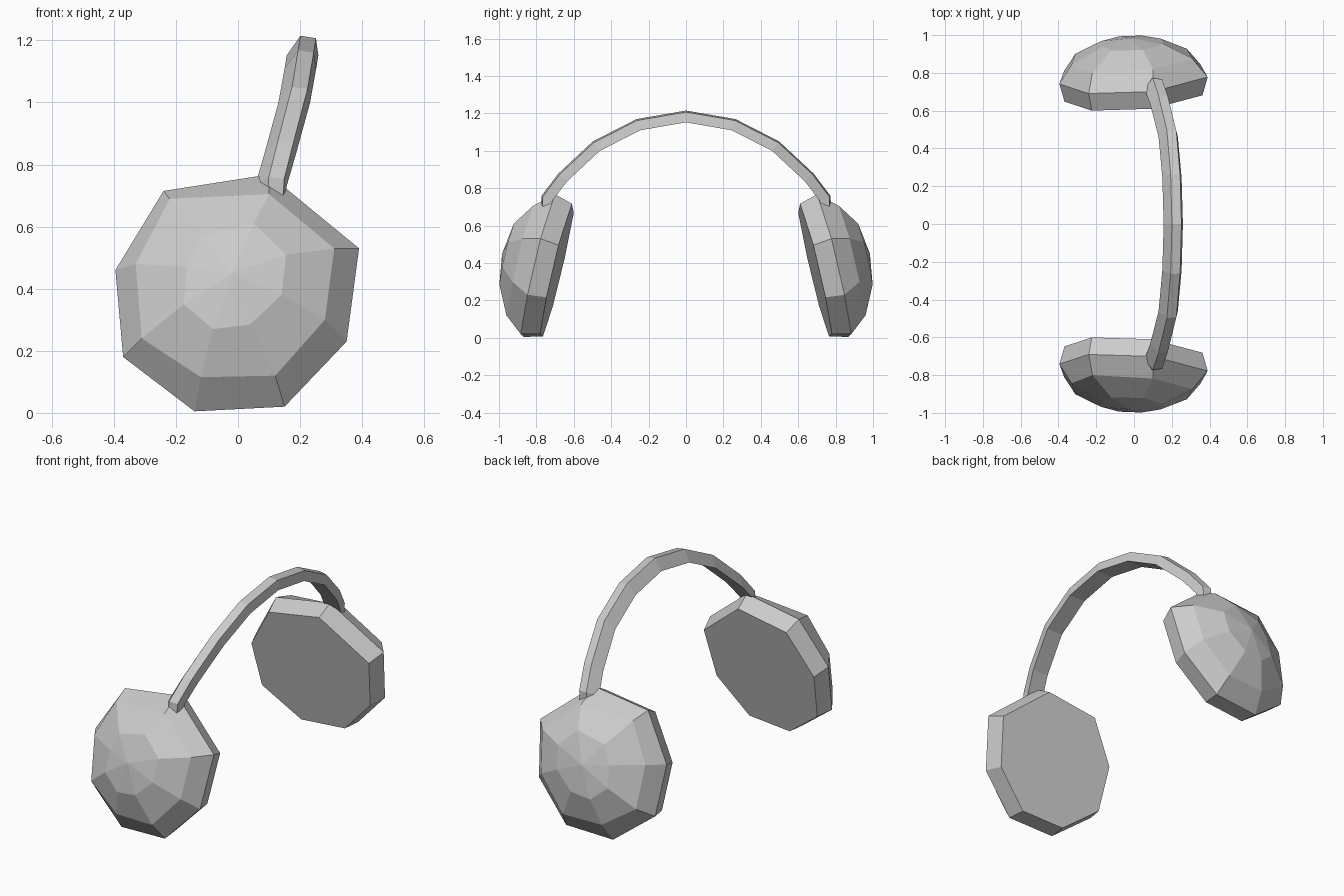
import bpy, bmesh
from mathutils import Vector

if "Cube" in bpy.data.objects:
    bpy.data.objects.remove(bpy.data.objects["Cube"])


def make_object(name, bm):
    bmesh.ops.recalc_face_normals(bm, faces=bm.faces)
    mesh = bpy.data.meshes.new(name)
    bm.to_mesh(mesh)
    bm.free()
    obj = bpy.data.objects.new(name, mesh)
    bpy.context.collection.objects.link(obj)
    return obj


def bridge(bm, a, b):
    n = len(a)
    for i in range(n):
        j = (i + 1) % n
        bm.faces.new((a[i], a[j], b[j], b[i]))


# Ear cup: rings (x, z) stacked outwards from a tilted inner plane
def cup_point(x, z, depth):
    return Vector((x, -0.682 - 0.068 * x + 0.24 * (z - 0.39) - depth, z))


rim = [(-.24, .715), (.10, .768), (.39, .53), (.35, .23),
       (.15, .02), (-.14, .005), (-.37, .18), (-.395, .46)]
shoulder = [(-.22, .69), (.10, .705), (.31, .53), (.28, .30),
            (.12, .12), (-.12, .115), (-.31, .24), (-.33, .48)]
crown = [(-.12, .57), (.05, .61), (.155, .51), (.14, .38),
         (.04, .285), (-.08, .27), (-.175, .35), (-.165, .47)]
inner = [(x * .93, .365 + (z - .39) * .93) for x, z in rim]

bm = bmesh.new()
rings = [[bm.verts.new(cup_point(x, z, d)) for x, z in ring]
         for ring, d in ((inner, 0), (rim, .103), (shoulder, .205), (crown, .288))]
for v in rings[0]:
    v.co.z = max(v.co.z, 0)
bm.faces.new(rings[0])
for a, b in zip(rings, rings[1:]):
    bridge(bm, a, b)
apex = bm.verts.new(cup_point(-.02, .45, .317))
for i in range(8):
    bm.faces.new((rings[3][i], rings[3][(i + 1) % 8], apex))
cups = make_object("ear_cups", bm)
mirror = cups.modifiers.new("mirror", 'MIRROR')
mirror.use_axis = (False, True, False)

# Headband: four-sided section swept along an arched path that leans to +x
half = [(.10, .745, .68), (.105, .745, .745), (.135, .66, .857),
        (.18, .48, 1.025), (.20, .255, 1.14)]
path = [Vector((x, -y, z)) for x, y, z in half] + [Vector((.207, 0, 1.184))]
path += [Vector(p) for p in reversed(half)]
section = [(-.05, -.032), (-.006, .031), (.044, .023), (.052, -.032)]

bm = bmesh.new()
loops = []
for i, p in enumerate(path):
    t = path[min(i + 1, len(path) - 1)] - path[max(i - 1, 0)]
    out = Vector((0, -t.z, t.y)).normalized()
    loops.append([bm.verts.new(p + Vector((u, 0, 0)) + out * w) for u, w in section])
for a, b in zip(loops, loops[1:]):
    bridge(bm, a, b)
bm.faces.new(loops[0])
bm.faces.new(loops[-1])
make_object("headband", bm)
